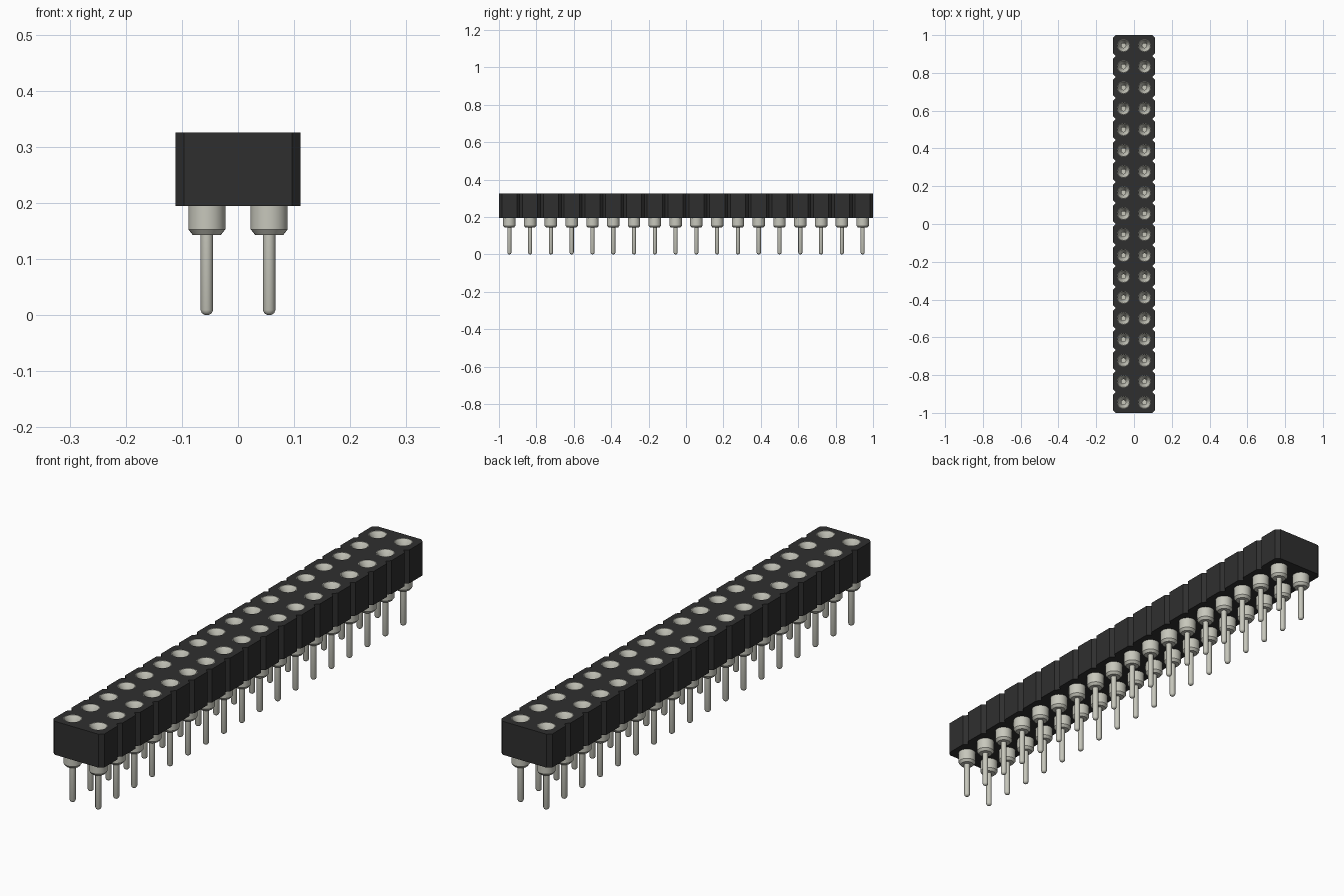
import bpy, bmesh
from math import sin, cos, pi

old = bpy.data.objects.get("Cube")
if old:
    bpy.data.objects.remove(old)

ROWS = 18
PITCH = 2 / ROWS
HALF = PITCH            # half width of the two-column body
CHAMFER = 0.015
Z0, Z1 = 0.195, 0.326   # housing bottom and top
R = 0.033               # socket barrel radius
SEGS = 24


def material(name, rgb, rough):
    m = bpy.data.materials.new(name)
    m.use_nodes = True
    m.diffuse_color = (*rgb, 1)
    shader = m.node_tree.nodes["Principled BSDF"]
    shader.inputs["Base Color"].default_value = (*rgb, 1)
    shader.inputs["Roughness"].default_value = rough
    return m


black = material("black plastic", (0.028, 0.028, 0.028), 0.6)
metal = material("tin metal", (0.57, 0.57, 0.50), 0.5)

centres = [(sx * PITCH / 2, -1 + PITCH * (i + 0.5))
           for i in range(ROWS) for sx in (-1, 1)]

# Housing: notched outline with round holes, extruded
right = []
for i in range(ROWS):
    y = -1 + PITCH * i
    right += [(HALF - CHAMFER, y), (HALF, y + CHAMFER),
              (HALF, y + PITCH - CHAMFER)]
right.append((HALF - CHAMFER, 1))
outline = right + [(-x, y) for x, y in reversed(right)]
rings = [[(cx + R * cos(2 * pi * k / SEGS), cy + R * sin(2 * pi * k / SEGS))
          for k in range(SEGS)] for cx, cy in centres]

curve = bpy.data.curves.new("housing_profile", "CURVE")
curve.dimensions = "2D"
curve.fill_mode = "BOTH"
curve.extrude = (Z1 - Z0) / 2
for loop in [outline] + rings:
    s = curve.splines.new("POLY")
    s.points.add(len(loop) - 1)
    for p, (x, y) in zip(s.points, loop):
        p.co = (x, y, 0, 1)
    s.use_cyclic_u = True
source = bpy.data.objects.new("housing_profile", curve)
bpy.context.collection.objects.link(source)
graph = bpy.context.evaluated_depsgraph_get()
mesh = bpy.data.meshes.new_from_object(source.evaluated_get(graph))
bpy.data.objects.remove(source)

bm = bmesh.new()
bm.from_mesh(mesh)
bmesh.ops.remove_doubles(bm, verts=bm.verts, dist=0.0001)
bmesh.ops.translate(bm, verts=bm.verts, vec=(0, 0, (Z0 + Z1) / 2))
bmesh.ops.recalc_face_normals(bm, faces=bm.faces)
for f in bm.faces:
    f.smooth = False
bm.to_mesh(mesh)
bm.free()
mesh.name = "housing"
mesh.materials.clear()
mesh.materials.append(black)
bpy.context.collection.objects.link(bpy.data.objects.new("housing", mesh))

# Socket pin: turned profile from bore floor, over the rim, to the rounded tip
profile = [(0, 0.22), (0.012, 0.22), (0.012, 0.296), (0.031, Z1), (R, Z1),
           (R, 0.153), (0.025, 0.143), (0.011, 0.143), (0.011, 0.009),
           (0.009, 0.004), (0.005, 0.001), (0, 0)]
bm = bmesh.new()
verts = [bm.verts.new((r, 0, z)) for r, z in profile]
edges = [bm.edges.new(pair) for pair in zip(verts, verts[1:])]
bmesh.ops.spin(bm, geom=verts + edges, cent=(0, 0, 0), axis=(0, 0, 1),
               angle=2 * pi, steps=SEGS, use_merge=True)
bmesh.ops.remove_doubles(bm, verts=bm.verts, dist=0.0001)
bmesh.ops.recalc_face_normals(bm, faces=bm.faces)
pin_mesh = bpy.data.meshes.new("socket_pin")
bm.to_mesh(pin_mesh)
bm.free()
pin_mesh.materials.append(metal)

# One shared pin in every hole
for n, (x, y) in enumerate(centres):
    pin = bpy.data.objects.new(f"socket_pin_{n + 1}", pin_mesh)
    pin.location = (x, y, 0)
    bpy.context.collection.objects.link(pin)
bpy.ops.object.select_all(action="DESELECT")
pin.select_set(True)
bpy.context.view_layer.objects.active = pin
bpy.ops.object.shade_smooth_by_angle(angle=0.6)
